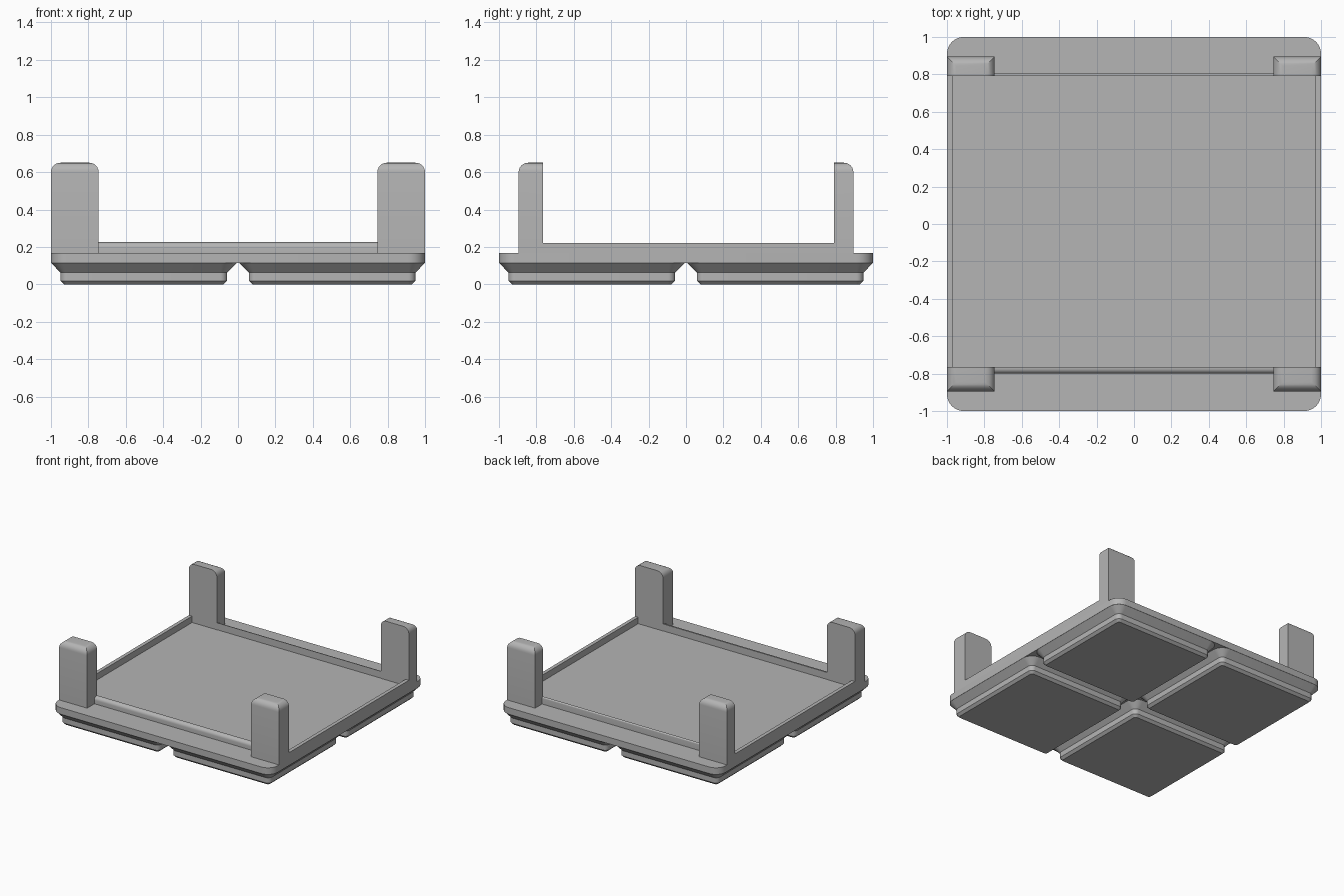
import bpy, bmesh, math

if "Cube" in bpy.data.objects:
    bpy.data.objects.remove(bpy.data.objects["Cube"])

grey = bpy.data.materials.new("plain grey")
grey.diffuse_color = (0.46, 0.46, 0.46, 1)
grey.use_nodes = True
grey.node_tree.nodes["Principled BSDF"].inputs["Base Color"].default_value = grey.diffuse_color

LEDGE = 0.168   # top of the slab and tray floor
RIM = 0.22      # top of the tray walls


def finish(bm, name):
    bmesh.ops.recalc_face_normals(bm, faces=bm.faces)
    mesh = bpy.data.meshes.new(name)
    bm.to_mesh(mesh)
    bm.free()
    mesh.materials.append(grey)
    obj = bpy.data.objects.new(name, mesh)
    bpy.context.collection.objects.link(obj)
    bpy.ops.object.select_all(action='DESELECT')
    obj.select_set(True)
    bpy.context.view_layer.objects.active = obj
    bpy.ops.object.shade_smooth_by_angle(angle=math.radians(30))
    return obj


def loft(name, cx, cy, rings, steps=8):
    """Stack of rounded squares, each ring = (z, half size, corner radius)."""
    bm = bmesh.new()
    loops = []
    for z, half, r in rings:
        loop = []
        for quarter in range(4):
            mid = math.radians(45 + 90 * quarter)
            sx = math.copysign(half - r, math.cos(mid))
            sy = math.copysign(half - r, math.sin(mid))
            for i in range(steps + 1):
                a = math.radians(90 * (quarter + i / steps))
                loop.append(bm.verts.new((cx + sx + r * math.cos(a),
                                          cy + sy + r * math.sin(a), z)))
        loops.append(loop)
    for low, high in zip(loops, loops[1:]):
        n = len(low)
        for i in range(n):
            j = (i + 1) % n
            bm.faces.new((low[i], low[j], high[j], high[i]))
    bm.faces.new(loops[0][::-1])
    bm.faces.new(loops[-1])
    return finish(bm, name)


def box(name, x, y, z, radius=0, rounded=None):
    """Box from ranges; top edges chosen by the rule 'rounded' get a fillet."""
    bm = bmesh.new()
    bmesh.ops.create_cube(bm, size=1)
    for v in bm.verts:
        for k, (lo, hi) in enumerate((x, y, z)):
            v.co[k] = hi if v.co[k] > 0 else lo
    if rounded:
        edges = [e for e in bm.edges
                 if all(abs(v.co.z - z[1]) < 1e-5 for v in e.verts)
                 and rounded((e.verts[0].co + e.verts[1].co) / 2)]
        bmesh.ops.bevel(bm, geom=edges, offset=radius, segments=6,
                        profile=0.5, affect='EDGES', clamp_overlap=True)
    return finish(bm, name)


# Four stepped feet on a square grid
for sx in (-1, 1):
    for sy in (-1, 1):
        loft("foot", sx * 0.503, sy * 0.503,
             [(0, 0.426, 0.019), (0.019, 0.4455, 0.038),
              (0.062, 0.4455, 0.038), (0.115, 0.497, 0.09)])

# Slab carrying the tray floor
loft("slab", 0, 0, [(0.114, 1, 0.09), (LEDGE, 1, 0.09)])

# Corner posts, rounded on top except along the inner face
for sx in (-1, 1):
    x = tuple(sorted((sx * 0.745, sx * 1.0)))
    box("front_post", x, (-0.895, -0.765), (LEDGE, 0.65), 0.05,
        lambda m: m.y < -0.77)
    box("back_post", x, (0.79, 0.895), (LEDGE, 0.65), 0.05,
        lambda m: m.y > 0.795)
    # Low side walls flush with the slab
    wall = tuple(sorted((sx * 0.97, sx * 1.0)))
    box("side_wall", wall, (-0.78, 0.80), (LEDGE, RIM))

# Low end walls between the posts, rounded on the outside
box("front_lip", (-0.75, 0.75), (-0.80, -0.767), (LEDGE, 0.225), 0.028,
    lambda m: m.y < -0.79)
box("back_lip", (-0.75, 0.75), (0.792, 0.805), (LEDGE, 0.225), 0.01,
    lambda m: m.y > 0.8)
